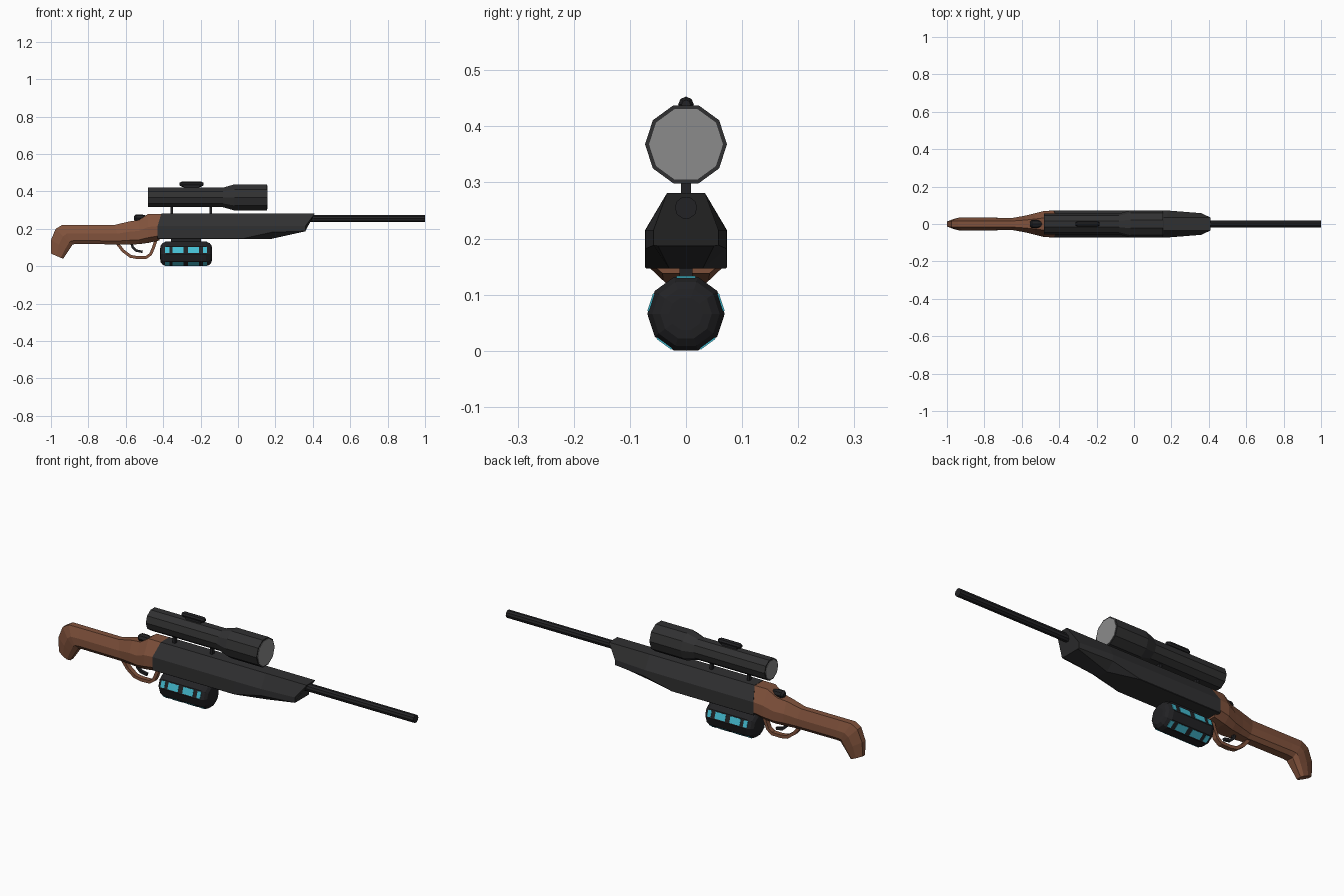
import bpy, bmesh, math
from mathutils import Vector, Matrix

cube = bpy.data.objects.get("Cube")
if cube:
    bpy.data.objects.remove(cube, do_unlink=True)


def material(name, r, g, b):
    m = bpy.data.materials.new(name)
    m.use_nodes = True
    m.diffuse_color = (r, g, b, 1)
    bsdf = m.node_tree.nodes["Principled BSDF"]
    bsdf.inputs["Base Color"].default_value = (r, g, b, 1)
    bsdf.inputs["Roughness"].default_value = 0.7
    return m


WOOD = material("brown wood", 0.22, 0.085, 0.045)
METAL = material("dark metal", 0.03, 0.03, 0.031)
BLACK = material("black metal", 0.016, 0.016, 0.018)
GLASS = material("grey glass", 0.26, 0.26, 0.26)
CYAN = material("cyan glow", 0.06, 0.52, 0.66)


def finish(name, bm, mat):
    bmesh.ops.recalc_face_normals(bm, faces=bm.faces)
    mesh = bpy.data.meshes.new(name)
    bm.to_mesh(mesh)
    bm.free()
    mesh.materials.append(mat)
    obj = bpy.data.objects.new(name, mesh)
    bpy.context.collection.objects.link(obj)
    return obj


def loft(name, sections, mat):
    """Skin closed cross-sections with equal point counts and cap both ends."""
    bm = bmesh.new()
    rings = [[bm.verts.new(p) for p in s] for s in sections]
    n = len(rings[0])
    for a, b in zip(rings, rings[1:]):
        for i in range(n):
            j = (i + 1) % n
            bm.faces.new((a[i], a[j], b[j], b[i]))
    bm.faces.new(rings[0])
    bm.faces.new(rings[-1])
    return finish(name, bm, mat)


def mirrored(half):
    return half + [(x, -y, z) for x, y, z in reversed(half)]


def lathe(name, profile, z, mat, sides=10, y_scale=1):
    """Revolve (x, radius) points about a lengthwise axis at height z."""
    angles = [math.tau * i / sides for i in range(sides)]
    return loft(name, [[(x, r * y_scale * math.cos(a), z + r * math.sin(a)) for a in angles]
                       for x, r in profile], mat)


def ribbon(name, path, thick, half_width, mat):
    """Rectangular strip following (x, z) points."""
    pts = [Vector(p) for p in path]
    sections = []
    for i, p in enumerate(pts):
        t = (pts[min(i + 1, len(pts) - 1)] - pts[max(i - 1, 0)]).normalized()
        n = Vector((-t.y, t.x)) * thick / 2
        a, b = p + n, p - n
        sections.append(mirrored([(a.x, half_width, a.y), (b.x, half_width, b.y)]))
    return loft(name, sections, mat)


def box(name, centre, size, mat, tilt=0):
    bm = bmesh.new()
    m = Matrix.Translation(centre) @ Matrix.Rotation(tilt, 4, 'X') @ Matrix.Diagonal((*size, 1))
    bmesh.ops.create_cube(bm, size=1, matrix=m)
    return finish(name, bm, mat)


# Receiver: hexagonal body, chamfered underneath towards a raked nose
body = []
for xt, xs, side, low, bottom, zb in [
        (-.41, -.43, .073, .149, .071, .147),
        (.03, .03, .073, .149, .071, .147),
        (.18, .18, .072, .182, .03, .147),
        (.41, .36, .058, .188, .05, .187)]:
    body.append(mirrored([(xt, .034, .281), (xs, side, .215), (xs, side, low), (xs, bottom, zb)]))
loft("receiver", body, METAL)

# Barrel
lathe("barrel", [(.36, .02), (1, .02)], .255, BLACK)

# Stock: each section runs from a top point to a bottom point
stock = []
for xt, zt, xb, zb, w in [
        (-.41, .28, -.42, .138, .072),
        (-.48, .28, -.48, .125, .07),
        (-.53, .247, -.53, .118, .057),
        (-.58, .24, -.58, .117, .045),
        (-.66, .221, -.63, .117, .033),
        (-.88, .221, -.86, .119, .034),
        (-.94, .221, -.885, .117, .035),
        (-.975, .2, -.888, .11, .034),
        (-1, .14, -.905, .085, .029),
        (-1, .068, -.935, .04, .022)]:
    top, bot = Vector((xt, 0, zt)), Vector((xb, 0, zb))
    half = []
    for f, t in [(.47, 1), (1, .55), (1, .18), (.58, 0)]:
        p = bot.lerp(top, t)
        half.append((p.x, w * f, p.z))
    stock.append(mirrored(half))
loft("stock", stock, WOOD)

# Trigger guard, trigger and bolt
ribbon("trigger_guard", [(-.645, .122), (-.615, .083), (-.575, .053), (-.54, .047),
                         (-.49, .048), (-.467, .065), (-.452, .1), (-.435, .15)], .016, .012, WOOD)
ribbon("trigger", [(-.57, .125), (-.562, .1), (-.545, .084), (-.51, .077)], .013, .007, BLACK)
lathe("bolt_knob", [(-.555, .011), (-.545, .019), (-.515, .019), (-.49, .013)],
      .258, BLACK, 8, 1.15)

# Scope with lenses, mounts and top dial
SCOPE_Z = .368
lathe("scope_tube", [(-.48, .055), (-.08, .055), (-.02, .073), (.155, .073)], SCOPE_Z, METAL)
lathe("front_lens", [(.15, .066), (.157, .066)], SCOPE_Z, GLASS)
lathe("rear_lens", [(-.482, .048), (-.475, .048)], SCOPE_Z, GLASS)
for side, x in (("rear", -.355), ("front", -.145)):
    box(side + "_scope_mount", (x, 0, .3), (.014, .018, .05), BLACK)
lathe("scope_dial", [(-.312, .008), (-.3, .014), (-.197, .014), (-.185, .008)],
      .439, BLACK, 8, 1)
box("dial_base", (-.248, 0, .426), (.085, .016, .02), BLACK)

# Canister hung under the receiver
CAN_Z, CAN_R, SIDES = .066, .069, 10
lathe("canister", [(-.416, .03), (-.414, .046), (-.404, .06), (-.385, CAN_R),
                   (-.17, CAN_R), (-.151, .06), (-.141, .046), (-.139, .03)], CAN_Z, BLACK)
box("canister_mount", (-.278, 0, .138), (.16, .024, .03), BLACK)

# Glowing windows on every second facet
apothem = CAN_R * math.cos(math.pi / SIDES)
for k in range(0, SIDES, 2):
    a = math.tau * (k + .5) / SIDES
    centre_y, centre_z = apothem * math.cos(a), CAN_Z + apothem * math.sin(a)
    for x, width in [(-.378, .022), (-.32, .058), (-.237, .058), (-.176, .02)]:
        box("canister_window", (x, centre_y, centre_z), (width, .033, .003), CYAN,
            a - math.pi / 2)
